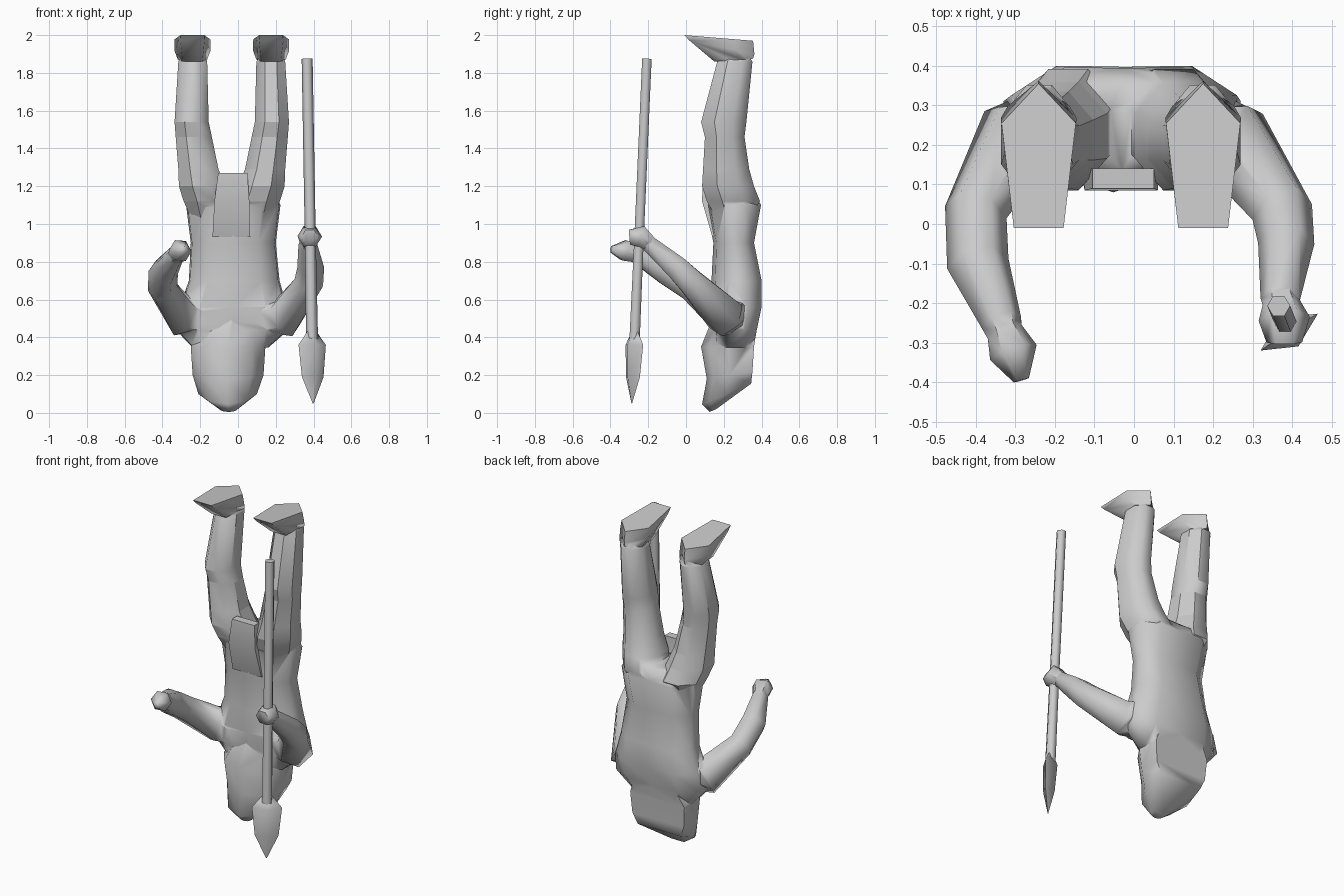
import bpy, math
from mathutils import Vector

if "Cube" in bpy.data.objects:
    bpy.data.objects.remove(bpy.data.objects["Cube"])

MID = -0.033  # symmetry plane of the body


def smooth(ob, angle):
    bpy.ops.object.select_all(action='DESELECT')
    ob.select_set(True)
    bpy.context.view_layer.objects.active = ob
    bpy.ops.object.shade_smooth_by_angle(angle=math.radians(angle))


def loft(name, rings, angle=75):
    """Skin equal-length rings of points and cap both ends."""
    n = len(rings[0])
    verts = [tuple(p) for r in rings for p in r]
    faces = [(k * n + i, k * n + (i + 1) % n, (k + 1) * n + (i + 1) % n, (k + 1) * n + i)
             for k in range(len(rings) - 1) for i in range(n)]
    faces += [tuple(range(n))[::-1], tuple(range(len(verts) - n, len(verts)))]
    me = bpy.data.meshes.new(name)
    me.from_pydata(verts, [], faces)
    ob = bpy.data.objects.new(name, me)
    bpy.context.collection.objects.link(ob)
    smooth(ob, angle)
    bpy.ops.object.mode_set(mode='EDIT')
    bpy.ops.mesh.select_all(action='SELECT')
    bpy.ops.mesh.normals_make_consistent(inside=False)
    bpy.ops.object.mode_set(mode='OBJECT')
    return ob


def ngon(n, phase=0.0, scale=1.0):
    return [(scale * math.cos(2 * math.pi * (i + phase) / n),
             scale * math.sin(2 * math.pi * (i + phase) / n)) for i in range(n)]


OCT = ngon(8, 0.5, 1.08)
HEX = ngon(6)
TORSO = [(-.6, 1), (0, .98), (.6, 1), (1, .45), (.97, -.3), (.6, -.85),
         (0, -1), (-.6, -.85), (-.97, -.3), (-1, .45)]
HOOD = [(-.95, 1), (.95, 1), (1, 0), (.65, -.7), (0, -1), (-.65, -.7), (-1, 0)]
FOOT = [(-.67, -1), (.67, -1), (1, .45), (0, 1), (-1, .45)]
SLAB = [(-1, -1), (1, -1), (1, 1), (-1, 1)]


def slice_ring(shape, x0, x1, y0, y1, z0, z1=None):
    """Section filling an x/y box; z runs from z0 at the front to z1 at the back."""
    z1 = z0 if z1 is None else z1
    return [((x0 + x1) / 2 + u * (x1 - x0) / 2, (y0 + y1) / 2 + v * (y1 - y0) / 2,
             z0 + (z1 - z0) * (v + 1) / 2) for u, v in shape]


def tube(name, path, shape=HEX, ref=(1, 0, 0)):
    """Sections square to a path of (x, y, z, radius)."""
    pts = [Vector(p[:3]) for p in path]
    rings = []
    for i, p in enumerate(pts):
        d = (pts[min(i + 1, len(pts) - 1)] - pts[max(i - 1, 0)]).normalized()
        v = d.cross(Vector(ref)).normalized()
        u = v.cross(d)
        rings.append([p + path[i][3] * (u * a + v * b) for a, b in shape])
    return loft(name, rings)


# Torso from the neck up to the crotch
body = loft("body", [slice_ring(TORSO, *r) for r in [
    (-.24, .16, .15, .358, .345),
    (-.33, .27, .14, .375, .44),
    (-.31, .26, .13, .40, .56),
    (-.26, .22, .135, .40, .70),
    (-.25, .20, .145, .36, .90),
    (-.275, .225, .105, .397, 1.10),
    (-.25, .19, .13, .36, 1.17)]])

# Hooded head, hanging down
parts = [loft("head", [slice_ring(HOOD, *r) for r in [
    (-.09, -.01, .125, .16, .005, .02),
    (-.21, .10, .085, .345, .045, .155),
    (-.24, .135, .11, .352, .18, .22),
    (-.25, .145, .08, .36, .35),
    (-.16, .09, .14, .38, .50)]])]

# Legs and feet, mirrored about the body
for side, s in (("left", -1), ("right", 1)):
    parts.append(loft(side + "_leg", [slice_ring(OCT, MID + s * a, MID + s * b, c, d, z) for a, b, c, d, z in [
        (.05, .20, .18, .32, 1.0),
        (.012, .255, .11, .392, 1.12),
        (.035, .28, .085, .36, 1.20),
        (.07, .283, .09, .335, 1.29),
        (.105, .297, .10, .31, 1.46),
        (.122, .303, .08, .32, 1.54),
        (.13, .283, .165, .352, 1.86),
        (.16, .255, .21, .31, 1.92)]]))
    c = MID + s * .208
    parts.append(loft(side + "_foot", [slice_ring(FOOT, c - w, c + w, y0, y1, z0, z1) for w, y0, y1, z0, z1 in [
        (.078, .15, .355, 1.86, 1.875),
        (.096, .02, .362, 1.97, 1.90),
        (.094, -.01, .355, 2.0, 1.97)]]))

# Arms reaching forward
parts += [
    tube("left_arm", [(-.12, .27, .53, .12), (-.30, .215, .515, .112), (-.40, .03, .66, .08),
                      (-.395, -.10, .745, .079), (-.335, -.25, .83, .052), (-.32, -.30, .85, .04)]),
    tube("left_hand", [(-.335, -.25, .83, .04), (-.305, -.325, .86, .062), (-.285, -.395, .865, .02)]),
    tube("right_arm", [(.06, .27, .53, .12), (.25, .21, .51, .112), (.375, .03, .69, .08),
                       (.385, -.05, .77, .071), (.37, -.19, .89, .05), (.375, -.23, .93, .04)]),
    tube("right_hand", [(.37, -.18, .89, .04), (.38, -.24, .935, .065), (.38, -.30, .93, .045)])]

# Fuse the figure into one skin
for p in parts:
    m = body.modifiers.new("fuse", 'BOOLEAN')
    m.operation, m.solver, m.object = 'UNION', 'EXACT', p
    bpy.context.view_layer.objects.active = body
    bpy.ops.object.modifier_apply(modifier=m.name)
    bpy.data.objects.remove(p)
smooth(body, 75)

# Loincloth flap
loft("loincloth", [slice_ring(SLAB, -.135, .065, .14, .18, .93),
                   slice_ring(SLAB, -.125, .06, .085, .14, 1.12),
                   slice_ring(SLAB, -.105, .05, .09, .14, 1.27)], 30)

# Spear shaft and blade
tip, butt = Vector((.398, -.287, .05)), Vector((.366, -.207, 1.875))


def along(z):
    return tuple(tip.lerp(butt, (z - .05) / 1.825))


tube("spear_shaft", [along(.30) + (.032,), along(.95) + (.029,), along(1.875) + (.029,)])
BLADE = [(a, b * .5) for a, b in ngon(4)]
tube("spear_blade", [along(.43) + (.03,), along(.36) + (.086,), along(.19) + (.068,),
                     along(.05) + (.003,)], BLADE, (.84, .54, 0))
